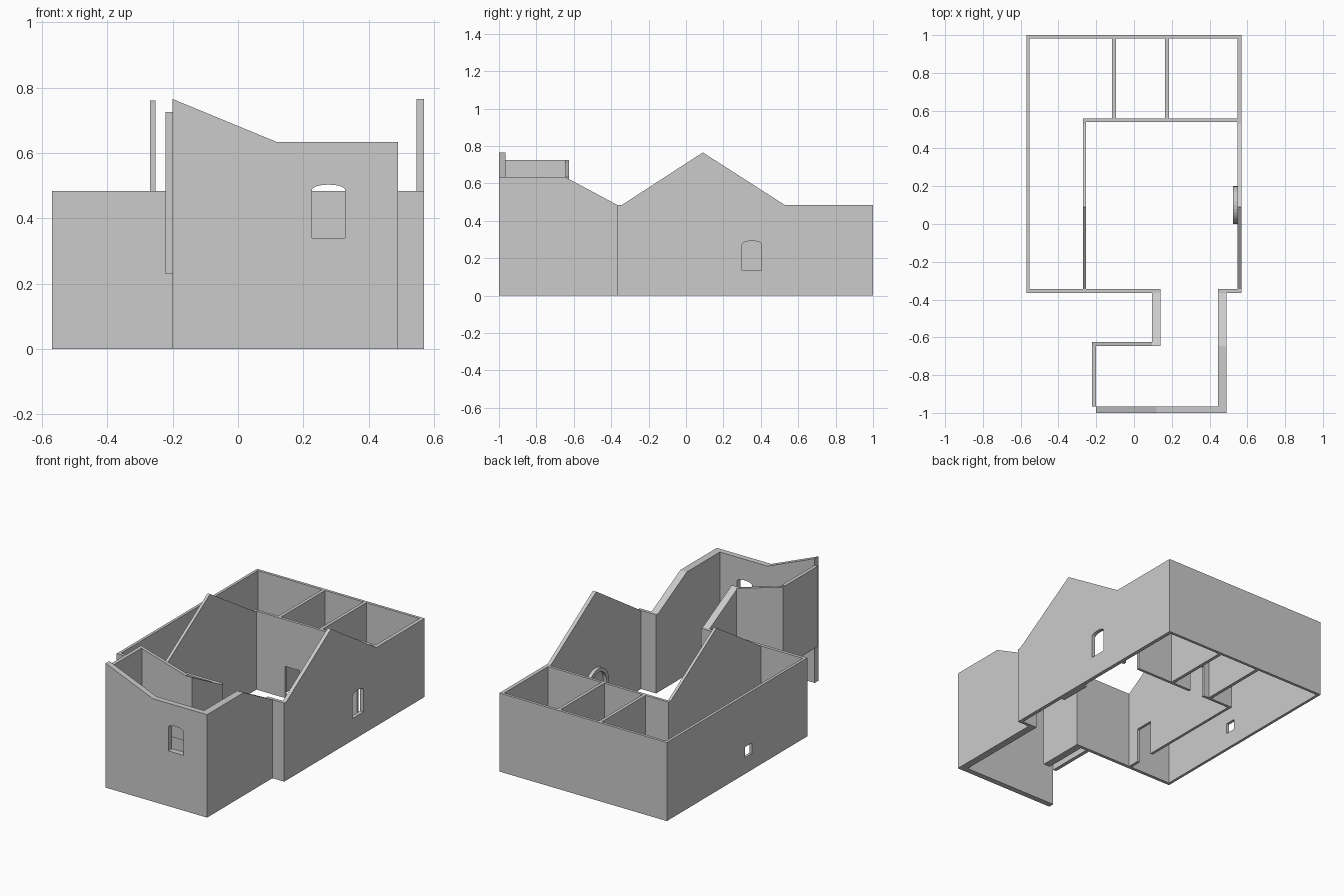
import bpy
import math

if "Cube" in bpy.data.objects:
    bpy.data.objects.remove(bpy.data.objects["Cube"])

H = 0.483      # height of the straight walls


def wall(name, axis, lo, hi, outline, holes=()):
    """Upright slab: outline in (run, z), thickness lo..hi across the run axis."""
    cu = bpy.data.curves.new(name, 'CURVE')
    cu.dimensions = '2D'
    cu.fill_mode = 'BOTH'
    cu.extrude = (hi - lo) / 2
    for pts in (outline, *holes):
        sp = cu.splines.new('POLY')
        sp.points.add(len(pts) - 1)
        for p, (u, z) in zip(sp.points, pts):
            p.co = (u, z, 0, 1)
        sp.use_cyclic_u = True
        sp.use_smooth = False
    ob = bpy.data.objects.new(name, cu)
    bpy.context.collection.objects.link(ob)
    mid = (lo + hi) / 2
    if axis == 'x':
        ob.location = (0, mid, 0)
        ob.rotation_euler = (math.pi / 2, 0, 0)
    else:
        ob.location = (mid, 0, 0)
        ob.rotation_euler = (math.pi / 2, 0, math.pi / 2)
    bpy.ops.object.select_all(action='DESELECT')
    ob.select_set(True)
    bpy.context.view_layer.objects.active = ob
    bpy.ops.object.convert(target='MESH')
    return ob


def rect(a, b, z0=0.0, z1=H):
    return [(a, z0), (b, z0), (b, z1), (a, z1)]


def arch(a, b, z0, spring, top, n=8):
    """Opening with an elliptical head."""
    c, r = (a + b) / 2, (b - a) / 2
    head = [(c + r * math.cos(math.pi * i / n),
             spring + (top - spring) * math.sin(math.pi * i / n)) for i in range(n + 1)]
    return [(a, z0), (b, z0)] + head


def doorway(a, b, z):
    """Notch in the bottom edge of an outline."""
    return [(a, 0), (a, z), (b, z), (b, 0)]


# Main block outer walls
wall('back_wall', 'x', 0.983, 1.0, rect(-0.57, 0.57))
wall('left_wall', 'y', -0.57, -0.553, rect(-0.365, 0.983),
     [rect(0.175, 0.24, 0.10, 0.165)])
wall('front_wall', 'x', -0.365, -0.345, rect(-0.553, 0.14))
wall('front_return', 'x', -0.365, -0.345, rect(0.49, 0.547))
wall('right_gable_wall', 'y', 0.547, 0.57,
     [(-0.365, 0), (0.983, 0), (0.983, H), (0.53, H), (0.09, 0.765), (-0.345, H), (-0.365, H)],
     [arch(0.30, 0.405, 0.135, 0.272, 0.292)])

# Inner walls around the hall
wall('inner_gable_wall', 'y', -0.27, -0.253,
     [(-0.345, 0)] + doorway(-0.27, -0.155, 0.215) +
     [(0.558, 0), (0.558, H), (0.53, H), (0.09, 0.76), (-0.345, H)])
wall('hall_back_wall', 'x', 0.541, 0.558,
     [(-0.253, 0)] + doorway(-0.06, 0.04, 0.195) + doorway(0.43, 0.53, 0.195) +
     [(0.547, 0), (0.547, H), (-0.253, H)])
for i, x in enumerate((-0.106, 0.175)):
    wall(f'room_partition_{i + 1}', 'y', x - 0.01, x + 0.01, rect(0.558, 0.983))

# Arched surround on the inside of the right wall
wall('hearth_surround', 'y', 0.525, 0.547, arch(0.0, 0.2, 0.0, 0.2, 0.3, 16),
     [arch(0.022, 0.178, 0.02, 0.2, 0.278, 16)])

# Front wing
wall('wing_front_wall', 'x', -1.0, -0.965,
     [(-0.2, 0), (0.49, 0), (0.49, 0.633), (0.12, 0.633), (-0.2, 0.765)],
     [arch(0.226, 0.328, 0.34, 0.487, 0.503)])
wall('wing_right_wall', 'y', 0.445, 0.49,
     [(-0.965, 0), (-0.345, 0), (-0.345, H), (-0.365, H), (-0.645, 0.633), (-0.965, 0.633)])
wall('wing_inner_wall', 'y', 0.095, 0.14,
     [(-0.645, 0), (-0.365, 0), (-0.365, H), (-0.645, 0.633)])
wall('wing_rear_wall', 'x', -0.645, -0.625,
     [(-0.222, 0.23), (0.095, 0.23), (0.095, 0.633), (-0.222, 0.725)])
wall('wing_left_wall', 'y', -0.222, -0.2, rect(-0.965, -0.645, 0.23, 0.725))
